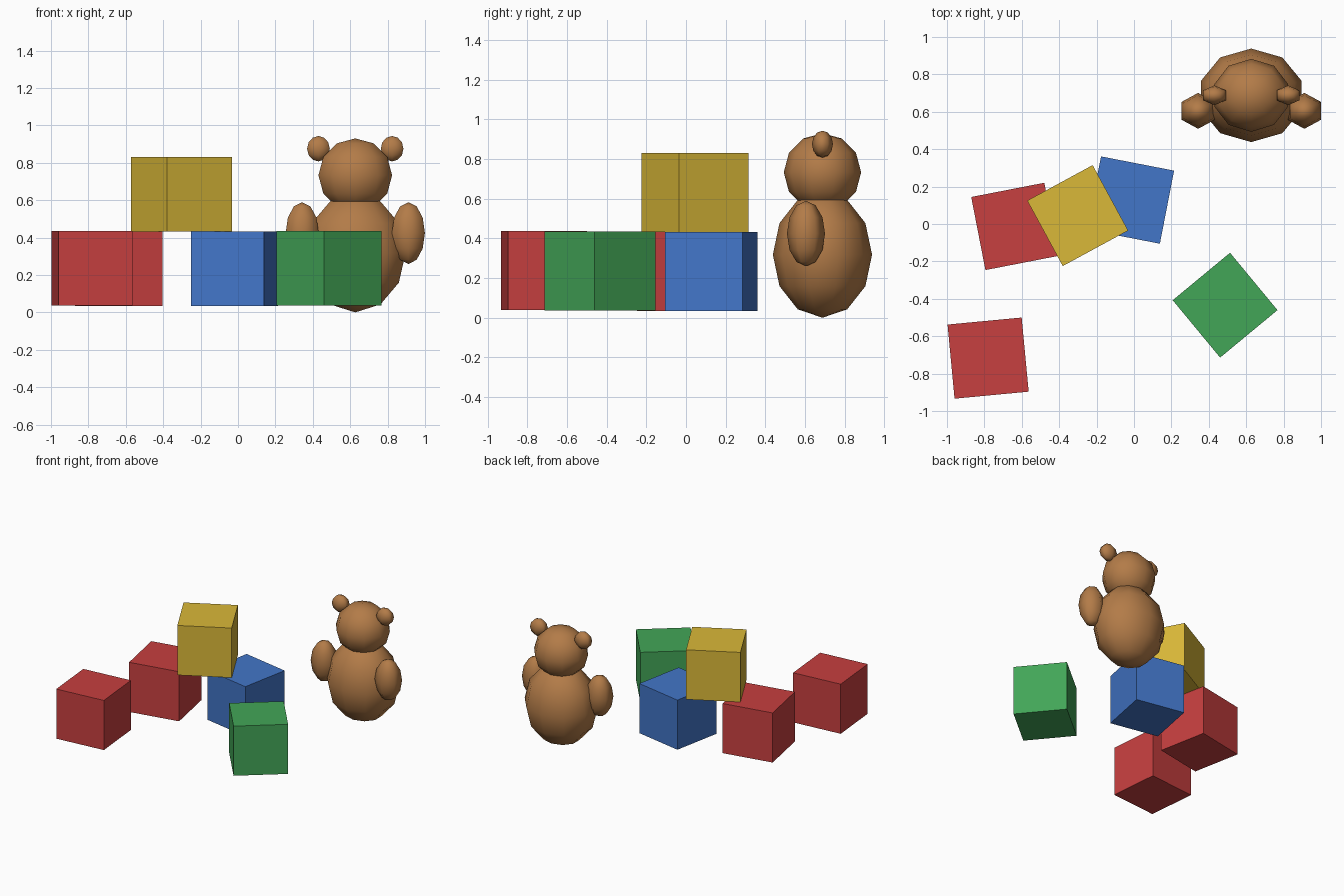
import bpy
from math import radians

default = bpy.data.objects.get("Cube")
if default:
    bpy.data.objects.remove(default, do_unlink=True)


def material(name, rgb):
    mat = bpy.data.materials.new(name)
    mat.use_nodes = True
    colour = (*rgb, 1.0)
    mat.diffuse_color = colour
    mat.node_tree.nodes["Principled BSDF"].inputs["Base Color"].default_value = colour
    return mat


RED = material("red", (0.57, 0.05, 0.05))
GREEN = material("green", (0.055, 0.38, 0.095))
BLUE = material("blue", (0.055, 0.18, 0.58))
YELLOW = material("yellow", (0.70, 0.48, 0.04))
BROWN = material("brown", (0.45, 0.20, 0.065))


def block(name, mat, x, y, base, turn, size=0.398):
    """A toy cube resting at height base, turned about z."""
    bpy.ops.mesh.primitive_cube_add(size=size, location=(x, y, base + size / 2),
                                    rotation=(0, 0, radians(turn)))
    obj = bpy.context.object
    obj.name = name
    obj.data.materials.append(mat)


def ball(name, segments, rings, location, radii):
    """A low-poly, smooth shaded ellipsoid."""
    bpy.ops.mesh.primitive_uv_sphere_add(segments=segments, ring_count=rings,
                                         radius=1, location=location)
    obj = bpy.context.object
    obj.name = name
    obj.scale = radii
    obj.data.materials.append(BROWN)
    bpy.ops.object.shade_smooth()


# Toy blocks
block("red_block_front", RED, -0.78, -0.717, 0.038, 5.4)
block("red_block_back", RED, -0.637, -0.013, 0.034, 11)
block("blue_block", BLUE, -0.019, 0.128, 0.034, -11)
block("yellow_block", YELLOW, -0.301, 0.045, 0.432, 28.5)
block("green_block", GREEN, 0.487, -0.434, 0.036, 39.6)

# Bear
BX, BY = 0.627, 0.688
ball("bear_body", 10, 6, (BX, BY, 0.318), (0.283, 0.25, 0.318))
ball("bear_head", 10, 6, (BX, BY, 0.733), (0.207, 0.195, 0.197))
for side, s in (("left", 1), ("right", -1)):
    ball(f"bear_{side}_arm", 6, 6, (BX + s * 0.284, BY - 0.083, 0.424),
         (0.102, 0.096, 0.165))
    ball(f"bear_{side}_ear", 6, 6, (BX + s * 0.197, BY, 0.875),
         (0.07, 0.053, 0.068))
